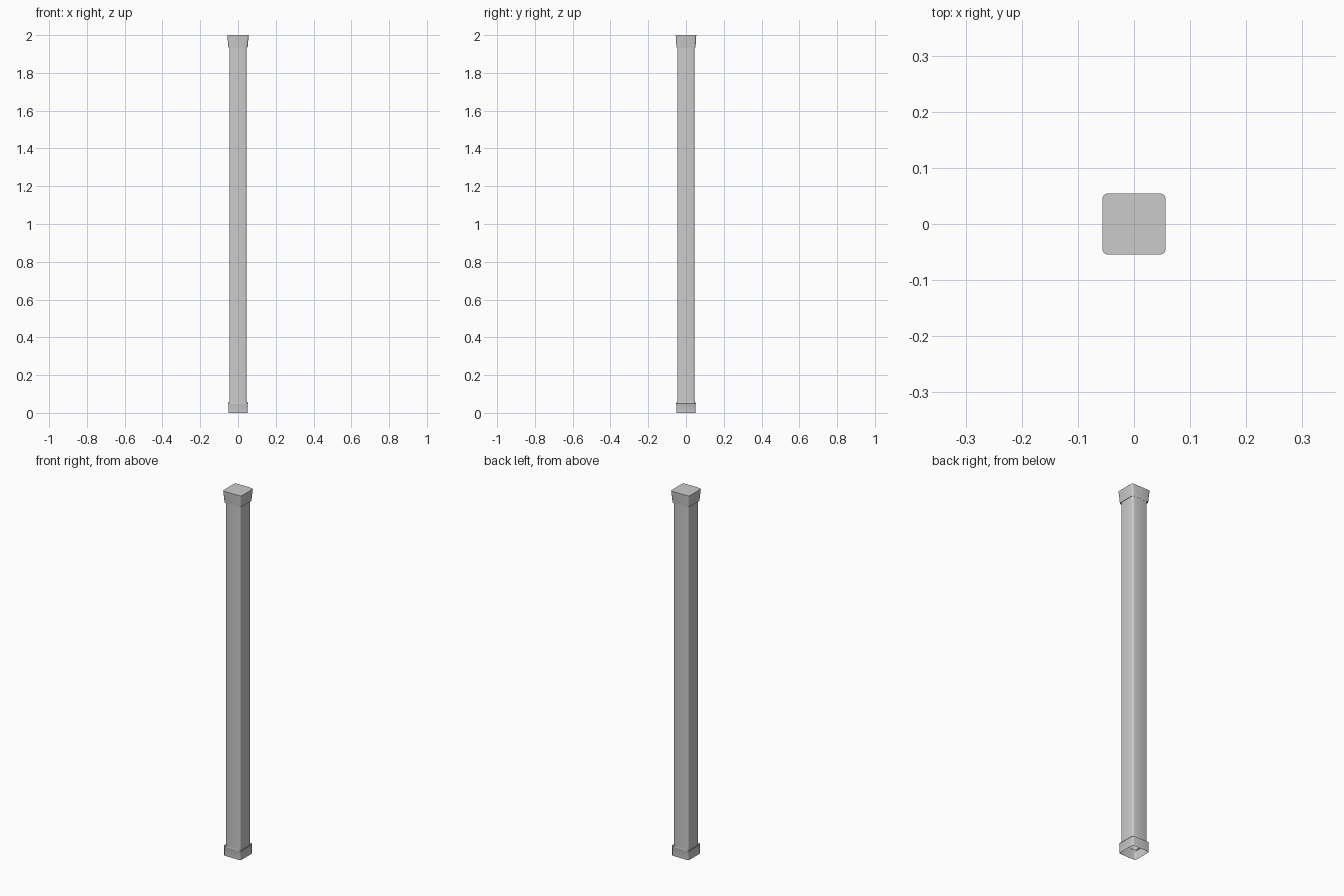
import bpy, bmesh, math

if "Cube" in bpy.data.objects:
    bpy.data.objects.remove(bpy.data.objects["Cube"])


def ring(bm, hx, hy, r, z, seg=3):
    """Rounded-rectangle loop of vertices at height z."""
    verts = []
    for i, (sx, sy) in enumerate([(1, 1), (-1, 1), (-1, -1), (1, -1)]):
        for k in range(seg + 1):
            a = math.pi / 2 * (i + k / seg)
            verts.append(bm.verts.new((sx * (hx - r) + r * math.cos(a),
                                       sy * (hy - r) + r * math.sin(a), z)))
    return verts


def loft(name, profile, cap_top=False):
    """Skin a list of (half x, half y, corner radius, z) sections."""
    bm = bmesh.new()
    rings = [ring(bm, *p) for p in profile]
    for a, b in zip(rings, rings[1:]):
        n = len(a)
        for i in range(n):
            j = (i + 1) % n
            bm.faces.new((a[i], a[j], b[j], b[i]))
    if cap_top:
        bm.faces.new(rings[-1])
    mesh = bpy.data.meshes.new(name)
    bm.to_mesh(mesh)
    bm.free()
    ob = bpy.data.objects.new(name, mesh)
    bpy.context.collection.objects.link(ob)
    bpy.ops.object.select_all(action='DESELECT')
    ob.select_set(True)
    bpy.context.view_layer.objects.active = ob
    bpy.ops.object.shade_smooth_by_angle(angle=math.radians(35))
    return ob


# Square shaft with rounded corners, open at the bottom
loft("post_shaft", [(0.046, 0.046, 0.010, 0.05),
                    (0.046, 0.046, 0.010, 1.94)])

# Hollow foot collar with a small lip where it meets the shaft
loft("foot_collar", [(0.0515, 0.0515, 0.008, 0.0),
                     (0.0515, 0.0515, 0.008, 0.046),
                     (0.0535, 0.0525, 0.008, 0.050),
                     (0.0520, 0.0515, 0.008, 0.054),
                     (0.0460, 0.0460, 0.010, 0.050)])

# Flared cap closing the top
loft("post_cap", [(0.0460, 0.0460, 0.010, 1.938),
                  (0.0510, 0.0505, 0.010, 1.935),
                  (0.0520, 0.0510, 0.010, 1.943),
                  (0.0565, 0.0545, 0.010, 2.0)], cap_top=True)
